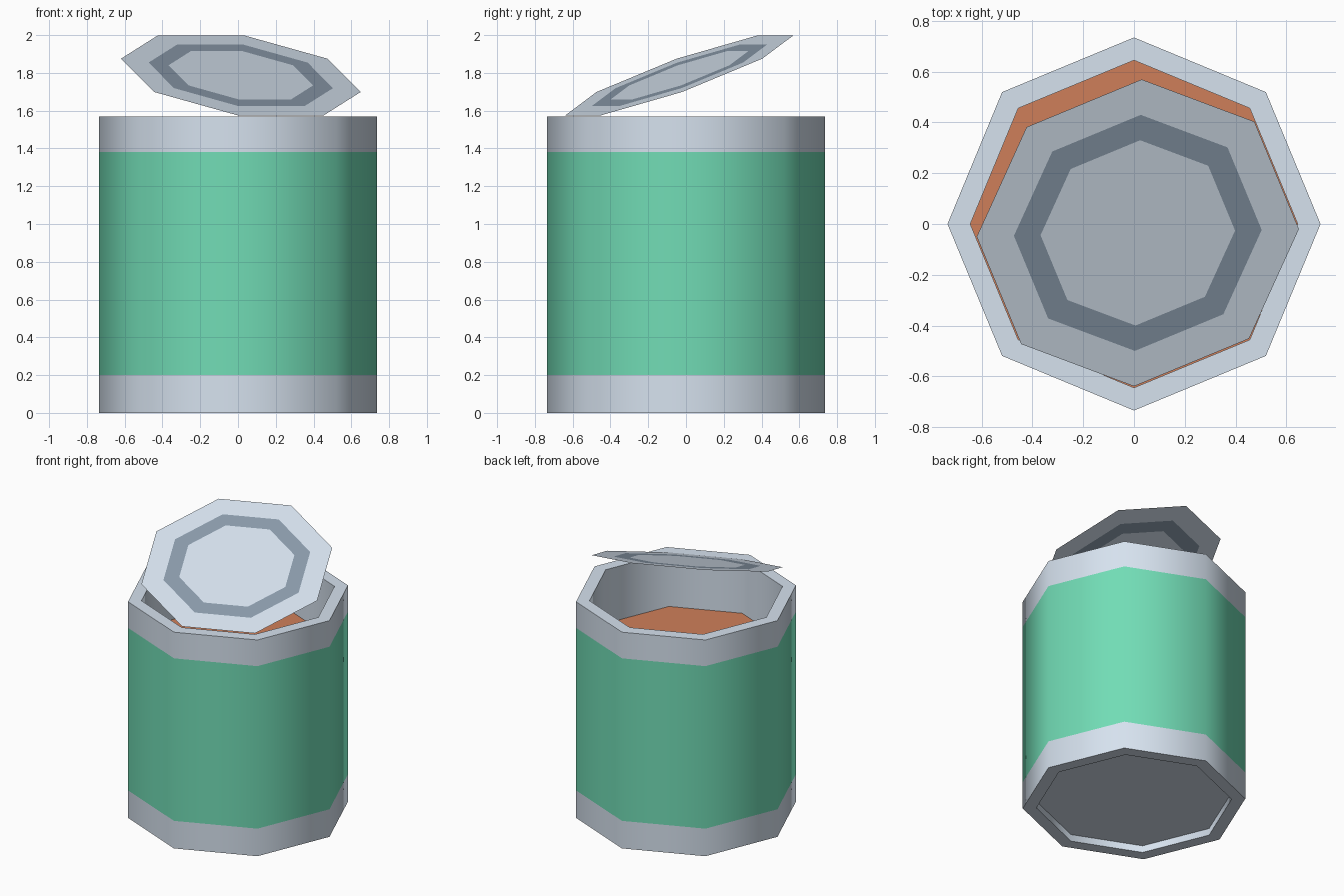
import bpy, bmesh
from math import cos, sin, tau, radians
from mathutils import Matrix, Vector

if "Cube" in bpy.data.objects:
    bpy.data.objects.remove(bpy.data.objects["Cube"])

SIDES = 8
R_OUT, R_IN, TOP = 0.735, 0.645, 1.57


def material(name, rgb):
    m = bpy.data.materials.new(name)
    m.diffuse_color = [(c / 255) ** 2.2 for c in rgb] + [1]
    m.use_nodes = True
    m.node_tree.nodes["Principled BSDF"].inputs["Base Color"].default_value = m.diffuse_color
    return m


METAL = material("light_metal", (213, 225, 238))
DARK = material("dark_metal", (138, 154, 170))
GREEN = material("green_label", (113, 219, 180))
FOOD = material("food", (206, 126, 90))


def revolve(name, profile, mats, segment_mats, matrix=Matrix()):
    """Eight-sided lathe; radius 0 closes with a single n-gon cap."""
    bm = bmesh.new()
    rings = []
    for r, z in profile:
        rings.append([bm.verts.new((r * cos(tau * i / SIDES), r * sin(tau * i / SIDES), z))
                      for i in range(SIDES)] if r else None)
    for a, b, mi in zip(rings, rings[1:], segment_mats):
        if a is None:
            faces = [bm.faces.new(b[::-1])]
        elif b is None:
            faces = [bm.faces.new(a)]
        else:
            faces = [bm.faces.new((a[i], a[(i + 1) % SIDES], b[(i + 1) % SIDES], b[i]))
                     for i in range(SIDES)]
        for f in faces:
            f.material_index = mi
    bm.transform(matrix)
    me = bpy.data.meshes.new(name)
    bm.to_mesh(me)
    bm.free()
    for m in mats:
        me.materials.append(m)
    ob = bpy.data.objects.new(name, me)
    bpy.context.collection.objects.link(ob)
    bpy.ops.object.select_all(action='DESELECT')
    ob.select_set(True)
    bpy.context.view_layer.objects.active = ob
    bpy.ops.object.shade_smooth_by_angle(angle=radians(50))
    return ob


# Can: recessed base, foot rim, wall with label band, top rim, inner wall, contents
FOOD_Z = 1.18
revolve("can",
        [(0, 0.05), (R_IN, 0.05), (R_IN, 0), (R_OUT, 0), (R_OUT, 0.2), (R_OUT, 1.38),
         (R_OUT, TOP), (R_IN, TOP), (R_IN, FOOD_Z), (0, FOOD_Z)],
        [METAL, GREEN, FOOD], [0, 0, 0, 0, 1, 0, 0, 0, 2])

# Lid: thin flat sheet with a darker pressed ring, peeled open and tilted
tilt = Matrix.Rotation(radians(21), 4, Vector((cos(tau / 16), sin(tau / 16), 0)))
revolve("lid", [(0.641, 0), (0.493, 0), (0.387, 0), (0, 0)],
        [METAL, DARK], [0, 1, 0],
        Matrix.Translation((0.015, -0.035, 1.787)) @ tilt)
